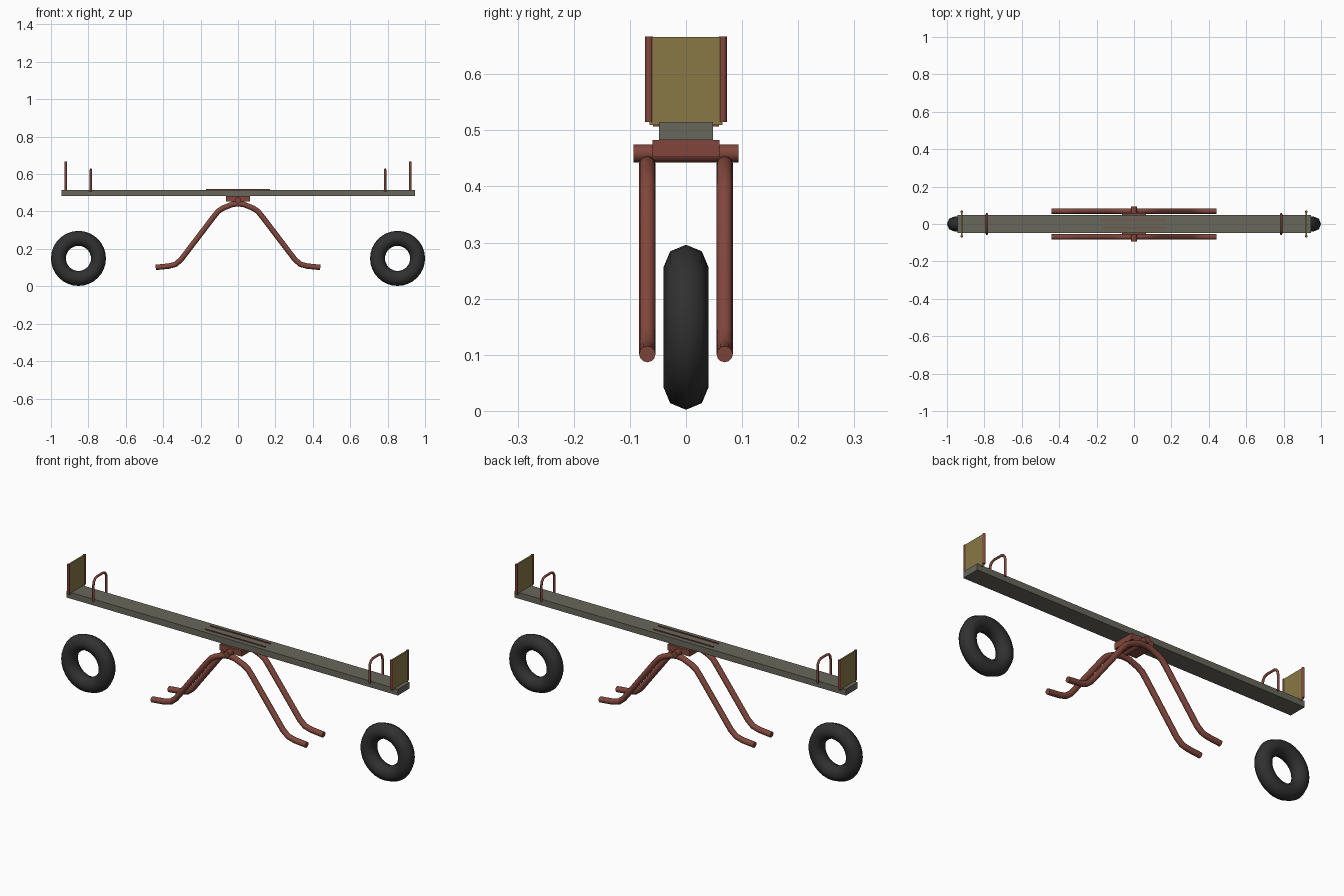
import bpy, math

if "Cube" in bpy.data.objects:
    bpy.data.objects.remove(bpy.data.objects["Cube"])

def mat(name, c):
    m = bpy.data.materials.new(name)
    m.diffuse_color = (*c, 1)
    m.use_nodes = True
    m.node_tree.nodes["Principled BSDF"].inputs["Base Color"].default_value = m.diffuse_color
    return m

WOOD = mat("weathered grey wood", (0.14, 0.135, 0.105))
RED = mat("rusty red paint", (0.22, 0.062, 0.045))
OCHRE = mat("ochre panel", (0.25, 0.19, 0.06))
RUBBER = mat("black rubber", (0.03, 0.03, 0.03))

def finish(name, m, smooth=False):
    o = bpy.context.object
    o.name = name
    o.data.materials.clear()
    o.data.materials.append(m)
    if smooth:
        bpy.ops.object.shade_smooth_by_angle(angle=math.radians(50))
    return o

def box(name, m, x, y, z):
    """Box from (min, max) ranges."""
    bpy.ops.mesh.primitive_cube_add(size=1, location=[sum(r) / 2 for r in (x, y, z)])
    bpy.context.object.scale = [r[1] - r[0] for r in (x, y, z)]
    bpy.ops.object.transform_apply(location=False, rotation=False, scale=True)
    return finish(name, m)

def cyl(name, m, loc, r, h, rot=(0, 0, 0), n=12):
    bpy.ops.mesh.primitive_cylinder_add(vertices=n, radius=r, depth=h, location=loc, rotation=rot)
    return finish(name, m, True)

def tube(name, m, pts, r):
    """Bent pipe along a path."""
    cu = bpy.data.curves.new(name, 'CURVE')
    cu.dimensions = '3D'
    cu.bevel_depth, cu.bevel_resolution, cu.use_fill_caps = r, 4, True
    s = cu.splines.new('POLY')
    s.points.add(len(pts) - 1)
    for p, c in zip(s.points, pts):
        p.co = (*c, 1)
    o = bpy.data.objects.new(name, cu)
    bpy.context.collection.objects.link(o)
    bpy.ops.object.select_all(action='DESELECT')
    o.select_set(True)
    bpy.context.view_layer.objects.active = o
    bpy.ops.object.convert(target='MESH')
    return finish(name, m, True)

# plank, pivot bracket and axle
box("plank", WOOD, (-0.945, 0.945), (-0.048, 0.048), (0.483, 0.515))
box("pivot_bracket", RED, (-0.063, 0.063), (-0.06, 0.06), (0.452, 0.483))
cyl("axle", RED, (0, 0, 0.459), 0.016, 0.188, (math.pi / 2, 0, 0), 16)

# bent pipe legs
half = [(0.44, 0.101), (0.37, 0.108), (0.335, 0.117), (0.305, 0.142),
        (0.13, 0.372), (0.105, 0.402), (0.08, 0.418), (0.03, 0.438)]
path = [(-x, z) for x, z in half] + [(0, 0.441)] + half[::-1]
for side, y in (("front", -0.069), ("back", 0.069)):
    tube(side + "_leg_pipe", RED, [(x, y, z) for x, z in path], 0.0145)
    # thin fixing strips on top of the plank
    s = math.copysign(1, y)
    box(side + "_fixing_strip", RED, (-0.172, 0.172), (s * 0.022 - 0.003, s * 0.022 + 0.003), (0.514, 0.519))

# seats at both ends
arch = [(0.053, 0.507), (0.053, 0.59), (0.049, 0.607), (0.039, 0.619), (0.025, 0.624)]
arch = [(-y, z) for y, z in arch] + arch[::-1]
for side, s in (("left", -1), ("right", 1)):
    x = s * 0.921
    box(side + "_backrest", OCHRE, (x - 0.004, x + 0.004), (-0.065, 0.065), (0.509, 0.666))
    for k in (-1, 1):
        cyl(side + "_backrest_post", RED, (x, k * 0.066, 0.591), 0.0068, 0.152)
    tube(side + "_handle", RED, [(s * 0.787, y, z) for y, z in arch], 0.006)
    # tyre
    bpy.ops.mesh.primitive_torus_add(location=(s * 0.853, 0, 0.149), rotation=(math.pi / 2, 0, 0),
                                     major_segments=32, minor_segments=8,
                                     major_radius=0.107, minor_radius=0.04)
    finish(side + "_tyre", RUBBER)
    bpy.ops.object.shade_smooth()
